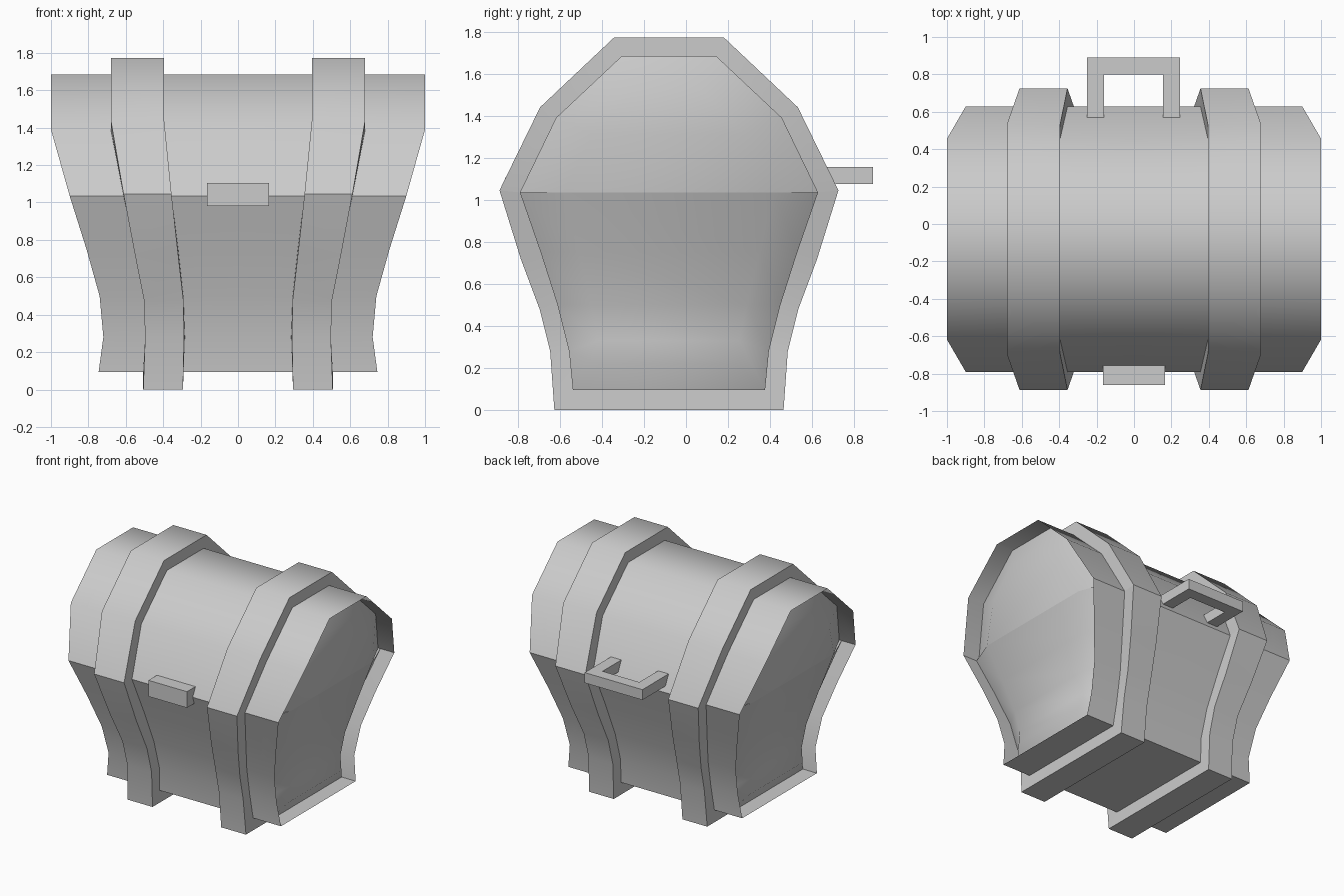
import bpy, bmesh, math

if "Cube" in bpy.data.objects:
    bpy.data.objects.remove(bpy.data.objects["Cube"])

CY = -0.081  # centre of the chest profile in y

# Profiles from the seam outward: (z, half depth, half width in x)
LID = [(1.035, .709, .90), (1.39, .537, 1.0), (1.683, .225, 1.0)]
BASE = [(1.035, .709, .90), (.75, .61, .81), (.50, .53, .74), (.28, .475, .72), (.095, .457, .745)]
# Raised middle of the recessed end panels, same levels
LID_PANEL = [(1.035, .50, .86), (1.31, .36, .92), (1.52, .16, .92)]
BASE_PANEL = [(1.035, .50, .86), (.75, .43, .78), (.50, .37, .715), (.33, .335, .70), (.22, .325, .715)]
# Outer surface of the straps
LID_STRAP = [(1.045, .806, .90), (1.44, .613, 1.0), (1.773, .26, 1.0)]
BASE_STRAP = [(1.045, .806, .90), (.72, .705, .81), (.48, .615, .74), (.28, .565, .73), (0, .545, .745)]


def finish(bm, name, mirror=False, flip=False):
    if flip:
        bmesh.ops.reverse_faces(bm, faces=bm.faces)
    for f in bm.faces:
        f.smooth = True
    me = bpy.data.meshes.new(name)
    bm.to_mesh(me)
    bm.free()
    me.set_sharp_from_angle(angle=math.radians(65))
    ob = bpy.data.objects.new(name, me)
    bpy.context.collection.objects.link(ob)
    if mirror:
        ob.modifiers.new("mirror", 'MIRROR')
    return ob


def path(bm, levels, k, sink=0):
    """U-shaped row of vertices: along the front, then the back, at x = k * width."""
    pts = [(-d, z, w) for z, d, w in levels] + [(d, z, w) for z, d, w in reversed(levels)]
    return [bm.verts.new((k * w - sink, CY + y, z)) for y, z, w in pts]


def bridge(bm, a, b):
    for i in range(len(a) - 1):
        bm.faces.new((a[i], a[i + 1], b[i + 1], b[i]))


def shell(name, outer, panel, sink, flip):
    bm = bmesh.new()
    # middle of the chest, rim, foot of the rim wall, raised panel
    rows = [path(bm, outer, 0), path(bm, outer, 1), path(bm, outer, 1, sink), path(bm, panel, 1)]
    for a, b in zip(rows, rows[1:]):
        bridge(bm, a, b)
    n = len(panel)
    bridge(bm, rows[3][:n], rows[3][:n - 1:-1])
    return finish(bm, name, True, flip)


def strap(name, outer, body, flip):
    bm = bmesh.new()
    rows = [path(bm, body, .395), path(bm, outer, .395), path(bm, outer, .68), path(bm, body, .68)]
    for a, b in zip(rows, rows[1:]):
        bridge(bm, a, b)
    return finish(bm, name, True, flip)


def prism(name, outline, z0, z1):
    bm = bmesh.new()
    face = bm.faces.new([bm.verts.new((x, y, z0)) for x, y in outline])
    up = bmesh.ops.extrude_face_region(bm, geom=[face])["geom"]
    bmesh.ops.translate(bm, vec=(0, 0, z1 - z0),
                        verts=[v for v in up if isinstance(v, bmesh.types.BMVert)])
    bmesh.ops.recalc_face_normals(bm, faces=bm.faces)
    return finish(bm, name)


# Chest body
shell("lid", LID, LID_PANEL, .14, True)
shell("base", BASE, BASE_PANEL, .12, False)

# Straps around lid and base
strap("lid_straps", LID_STRAP, LID, True)
strap("base_straps", BASE_STRAP, BASE, False)

# Front latch
prism("latch", [(-.165, -.86), (.165, -.86), (.165, -.755), (-.165, -.755)], .98, 1.105)

# Rear handle
prism("handle", [(-.25, .57), (-.25, .89), (.245, .89), (.245, .57),
                 (.155, .57), (.155, .80), (-.16, .80), (-.16, .57)], 1.075, 1.155)
